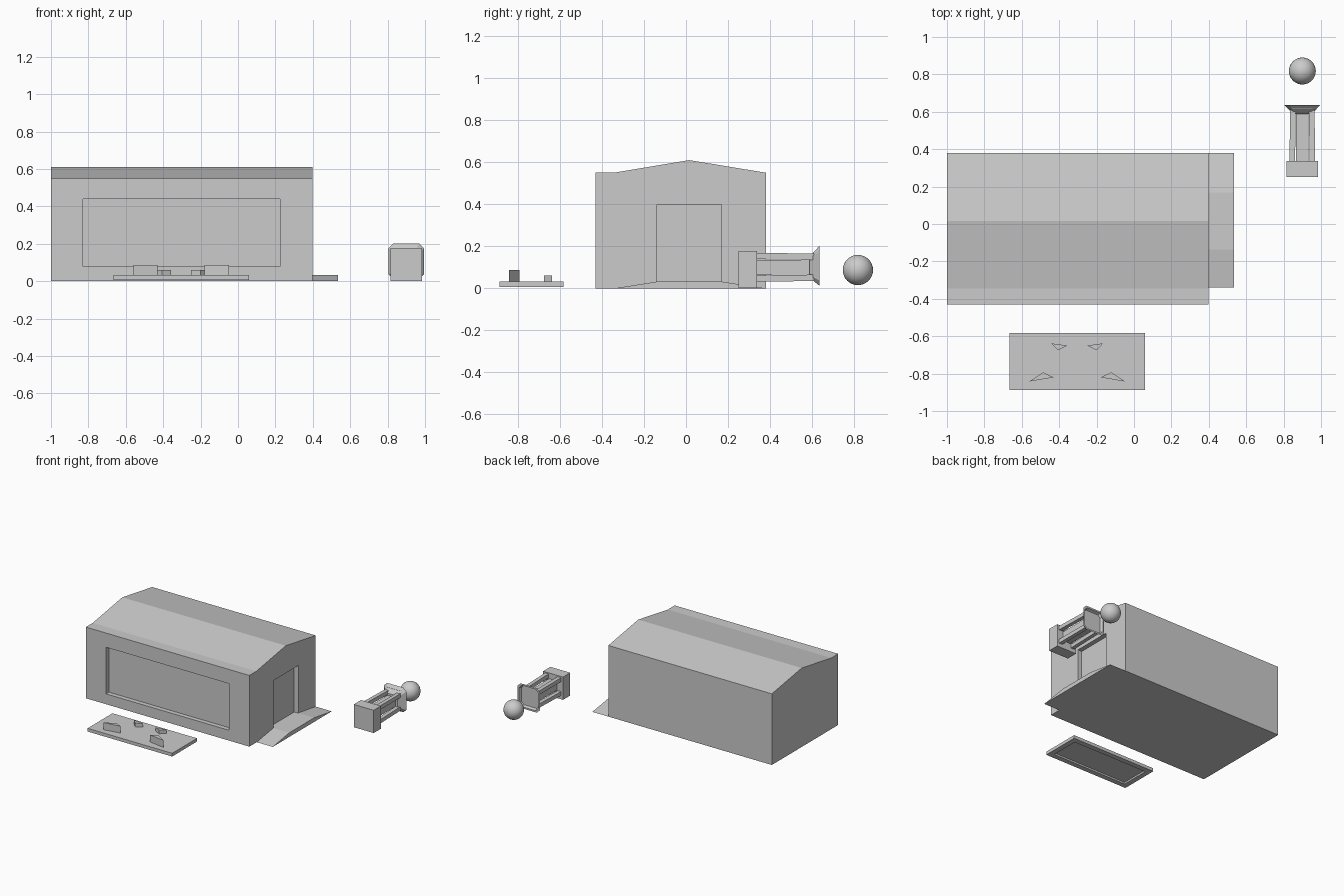
import bpy, bmesh
from mathutils import Vector

if "Cube" in bpy.data.objects:
    bpy.data.objects.remove(bpy.data.objects["Cube"])


def loft(name, loops):
    """Closed solid skinned through a list of equal-length point loops."""
    bm = bmesh.new()
    rings = [[bm.verts.new(p) for p in loop] for loop in loops]
    n = len(rings[0])
    for a, b in zip(rings, rings[1:]):
        for i in range(n):
            j = (i + 1) % n
            bm.faces.new((a[i], a[j], b[j], b[i]))
    bm.faces.new(rings[0])
    bm.faces.new(rings[-1])
    bmesh.ops.recalc_face_normals(bm, faces=bm.faces)
    me = bpy.data.meshes.new(name)
    bm.to_mesh(me)
    bm.free()
    ob = bpy.data.objects.new(name, me)
    bpy.context.collection.objects.link(ob)
    return ob


def box(name, x0, x1, y0, y1, z0, z1):
    rect = [(x0, y0), (x1, y0), (x1, y1), (x0, y1)]
    return loft(name, [[(x, y, z) for x, y in rect] for z in (z0, z1)])


def extrude_x(name, profile, x0, x1):
    return loft(name, [[(x, y, z) for y, z in profile] for x in (x0, x1)])


def cut(ob, *dims):
    cutter = box("cutter", *dims)
    cutter.hide_render = True
    mod = ob.modifiers.new("recess", 'BOOLEAN')
    mod.operation = 'DIFFERENCE'
    mod.solver = 'EXACT'
    mod.object = cutter
    bpy.context.view_layer.objects.active = ob
    bpy.ops.object.modifier_apply(modifier=mod.name)
    bpy.data.objects.remove(cutter)


# Building with low gabled roof, recessed window and doorway
hall = extrude_x("building", [(-.43, 0), (.38, 0), (.38, .55), (.015, .61),
                              (-.345, .55), (-.43, .55)], -1, .398)
cut(hall, -.828, .225, -.5, -.395, .08, .44)
cut(hall, .363, .5, -.137, .168, .03, .398)

# Entrance step with a ramp on each side
extrude_x("entrance_ramp", [(-.34, 0), (.38, 0), (.168, .032), (-.137, .032)], .398, .535)

# Display board with hollow underside
board = box("board", -.665, .058, -.887, -.583, .007, .032)
cut(board, -.625, .018, -.847, -.623, -.01, .02)

# Wedge brackets on the board, mirrored about its centre
CX = -.304
for row, tri, top in (
        ("front", [(-.56, -.842), (-.43, -.82), (-.487, -.793)], .086),
        ("back", [(-.443, -.638), (-.357, -.65), (-.407, -.675)], .06)):
    for side in ("left", "right"):
        pts = [(x if side == "left" else 2 * CX - x, y) for x, y in tri]
        loft(f"{row}_{side}_wedge", [[(x, y, z) for x, y in pts] for z in (.028, top)])

# Lamp lying along y: base block, core and four corner rods
LX, LZ = .9, .1
box("lamp_base", .815, .985, .25, .338, .002, .178)
box("lamp_core", LX - .034, LX + .034, .33, .6, LZ - .036, LZ + .034)
for sx in (-1, 1):
    for sz in (-1, 1):
        def square(y, c, r=.015):
            return [(LX + sx * c + dx * r, y, LZ + sz * c + dz * r)
                    for dx, dz in ((-1, -1), (1, -1), (1, 1), (-1, 1))]
        loft("lamp_rod", [square(.33, .054), square(.61, .05)])


# Flared octagonal lamp head with a recessed face
def octagon(y, r, c, dz=.007):
    k = r - c
    return [(LX + x, y, LZ + dz + z) for x, z in
            ((-k, -r), (k, -r), (r, -k), (r, k), (k, r), (-k, r), (-r, k), (-r, -k))]


loft("lamp_head", [octagon(.588, .05, .012, 0), octagon(.635, .095, .025),
                   octagon(.635, .082, .022), octagon(.615, .074, .02)])

# Ball
bpy.ops.mesh.primitive_uv_sphere_add(segments=32, ring_count=16, radius=.072,
                                     location=(.9, .818, .087))
bpy.context.object.name = "ball"
bpy.ops.object.shade_smooth()
